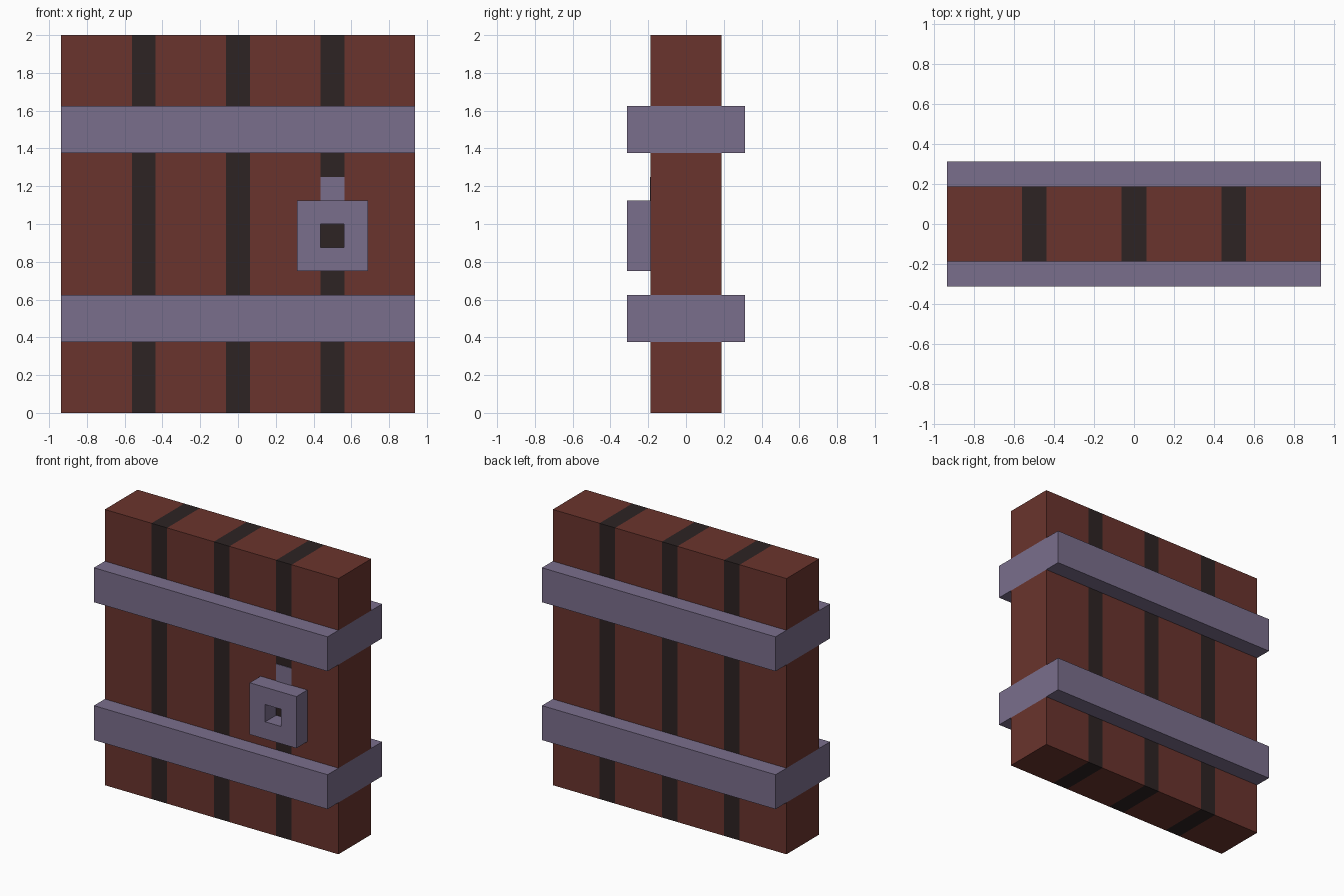
import bpy, bmesh

if "Cube" in bpy.data.objects:
    bpy.data.objects.remove(bpy.data.objects["Cube"])

U = 1 / 16  # the model sits on a 1/16 grid


def material(name, rgb):
    lin = [((c / 255 + 0.055) / 1.055) ** 2.4 for c in rgb]
    m = bpy.data.materials.new(name)
    m.diffuse_color = (*lin, 1)
    m.use_nodes = True
    m.node_tree.nodes["Principled BSDF"].inputs["Base Color"].default_value = m.diffuse_color
    return m


WOOD = material("red_brown_wood", (106, 52, 45))
DARK = material("dark_groove", (45, 35, 35))
METAL = material("purple_grey_metal", (122, 110, 140))


def finish(name, bm, mat):
    bmesh.ops.recalc_face_normals(bm, faces=bm.faces)
    mesh = bpy.data.meshes.new(name)
    bm.to_mesh(mesh)
    bm.free()
    mesh.materials.append(mat)
    obj = bpy.data.objects.new(name, mesh)
    bpy.context.collection.objects.link(obj)
    return obj


def box(name, x, y, z, mat):
    """Box from (min, max) ranges in grid units."""
    bm = bmesh.new()
    bmesh.ops.create_cube(bm, size=1)
    for v in bm.verts:
        for i, (a, b) in enumerate((x, y, z)):
            v.co[i] = (b if v.co[i] > 0 else a) * U
    return finish(name, bm, mat)


# Planks and grooves, cut where the straps run so nothing overlaps
edges = [-15, -9, -7, -1, 1, 7, 9, 15]
for level, z in zip(("bottom", "middle", "top"), ((0, 6), (10, 22), (26, 32))):
    for i, x in enumerate(zip(edges, edges[1:])):
        kind, mat = (("groove", DARK) if i % 2 else ("plank", WOOD))
        box(f"{level}_{kind}_{i // 2 + 1}", x, (-3, 3), z, mat)

# Metal straps wrapping the whole door
for name, z in (("lower_strap", (6, 10)), ("upper_strap", (22, 26))):
    box(name, (-15, 15), (-5, 5), z, METAL)

# Flush plate above the handle
box("handle_plate", (7, 9), (-3.06, -2.9), (18, 20), METAL)

# Square ring handle: flat frame extruded towards the front
bm = bmesh.new()
loops = []
for r in (3, 1):
    loops.append([bm.verts.new(((8 + sx * r) * U, -3 * U, (15 + sz * r) * U))
                  for sx, sz in ((-1, -1), (1, -1), (1, 1), (-1, 1))])
outer, inner = loops
faces = [bm.faces.new((outer[i], outer[(i + 1) % 4], inner[(i + 1) % 4], inner[i]))
         for i in range(4)]
geom = bmesh.ops.extrude_face_region(bm, geom=faces, use_keep_orig=True)["geom"]
bmesh.ops.translate(bm, vec=(0, -2 * U, 0),
                    verts=[g for g in geom if isinstance(g, bmesh.types.BMVert)])
finish("ring_handle", bm, METAL)
